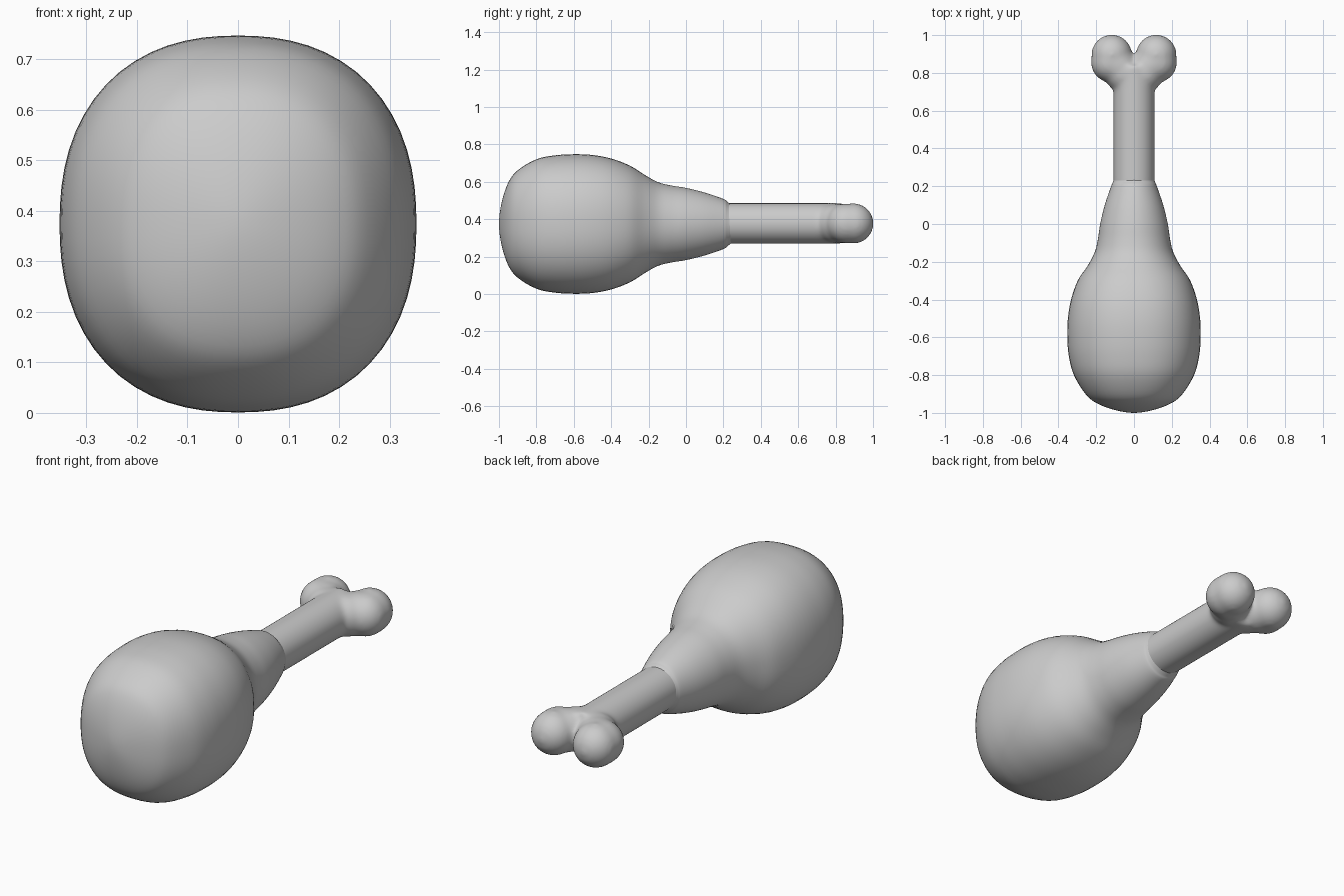
import bpy, bmesh, math
from mathutils import Vector, Matrix

if "Cube" in bpy.data.objects:
    bpy.data.objects.remove(bpy.data.objects["Cube"])

ZC = 0.374

# Meat profile along y: (y, half width, half height, squareness exponent)
PROFILE = [
    (-1.0, 0.0, 0.0, 2.2), (-0.985, 0.10, 0.118, 2.2), (-0.95, 0.195, 0.222, 2.25),
    (-0.90, 0.257, 0.287, 2.3), (-0.80, 0.318, 0.346, 2.3), (-0.70, 0.345, 0.367, 2.3),
    (-0.60, 0.353, 0.373, 2.3), (-0.50, 0.350, 0.369, 2.3), (-0.40, 0.333, 0.350, 2.3),
    (-0.30, 0.298, 0.312, 2.25), (-0.22, 0.245, 0.262, 2.2), (-0.15, 0.208, 0.224, 2.1),
    (-0.08, 0.191, 0.206, 2.05), (0.0, 0.179, 0.193, 2.0), (0.10, 0.155, 0.168, 2.0),
    (0.20, 0.121, 0.134, 2.0), (0.222, 0.112, 0.118, 2.0), (0.24, 0.105, 0.105, 2.0),
]


def catmull(points, steps):
    pts = [Vector(p) for p in points]
    first = Vector((pts[1][0], -pts[1][1], -pts[1][2], pts[1][3]))
    pts = [first] + pts + [pts[-1] * 2 - pts[-2]]
    out = []
    for a, b, c, d in zip(pts, pts[1:], pts[2:], pts[3:]):
        for i in range(steps):
            t = i / steps
            out.append(0.5 * (2 * b + (c - a) * t + (2 * a - 5 * b + 4 * c - d) * t * t
                              + (3 * b - a - 3 * c + d) * t ** 3))
    out.append(pts[-2])
    return out


def finish(bm, name):
    bmesh.ops.recalc_face_normals(bm, faces=bm.faces)
    for f in bm.faces:
        f.smooth = True
    mesh = bpy.data.meshes.new(name)
    bm.to_mesh(mesh)
    bm.free()
    obj = bpy.data.objects.new(name, mesh)
    bpy.context.collection.objects.link(obj)
    return obj


def spow(v, e):
    return math.copysign(abs(v) ** e, v)


# Meat: loft of rounded cross-sections, closed to a point at the front
bm = bmesh.new()
N = 64
tip = bm.verts.new((0, -1, ZC))
previous = None
for y, rx, rz, n in catmull(PROFILE, 4)[1:]:
    ring = []
    for i in range(N):
        c, s = math.cos(2 * math.pi * i / N), math.sin(2 * math.pi * i / N)
        k = (abs(c) ** n + abs(s) ** n) ** (-1 / n)
        ring.append(bm.verts.new((rx * c * k, y, ZC + rz * s * k)))
    for i in range(N):
        j = (i + 1) % N
        if previous:
            bm.faces.new((previous[i], previous[j], ring[j], ring[i]))
        else:
            bm.faces.new((tip, ring[j], ring[i]))
    previous = ring
finish(bm, "meat")

# Bone: rod plus a chain of balls for each knuckle, fused and smoothed
bm = bmesh.new()
start, end = 0.19, 0.84
bmesh.ops.create_cone(bm, cap_ends=True, segments=48, radius1=0.109, radius2=0.109,
                      depth=end - start,
                      matrix=Matrix.Translation((0, (start + end) / 2, ZC + 0.003))
                      @ Matrix.Rotation(math.pi / 2, 4, 'X'))
for side in (-1, 1):
    for x, y, r in ((0.055, 0.80, 0.104), (0.09, 0.84, 0.106),
                    (0.122, 0.855, 0.106), (0.118, 0.895, 0.108)):
        bmesh.ops.create_uvsphere(bm, u_segments=32, v_segments=20, radius=r,
                                  matrix=Matrix.Translation((side * x, y, ZC + 0.003)))
bone = finish(bm, "bone")
remesh = bone.modifiers.new("fuse", 'REMESH')
remesh.mode = 'VOXEL'
remesh.voxel_size = 0.011
remesh.use_smooth_shade = True
smooth = bone.modifiers.new("soften", 'SMOOTH')
smooth.factor = 0.5
smooth.iterations = 14
